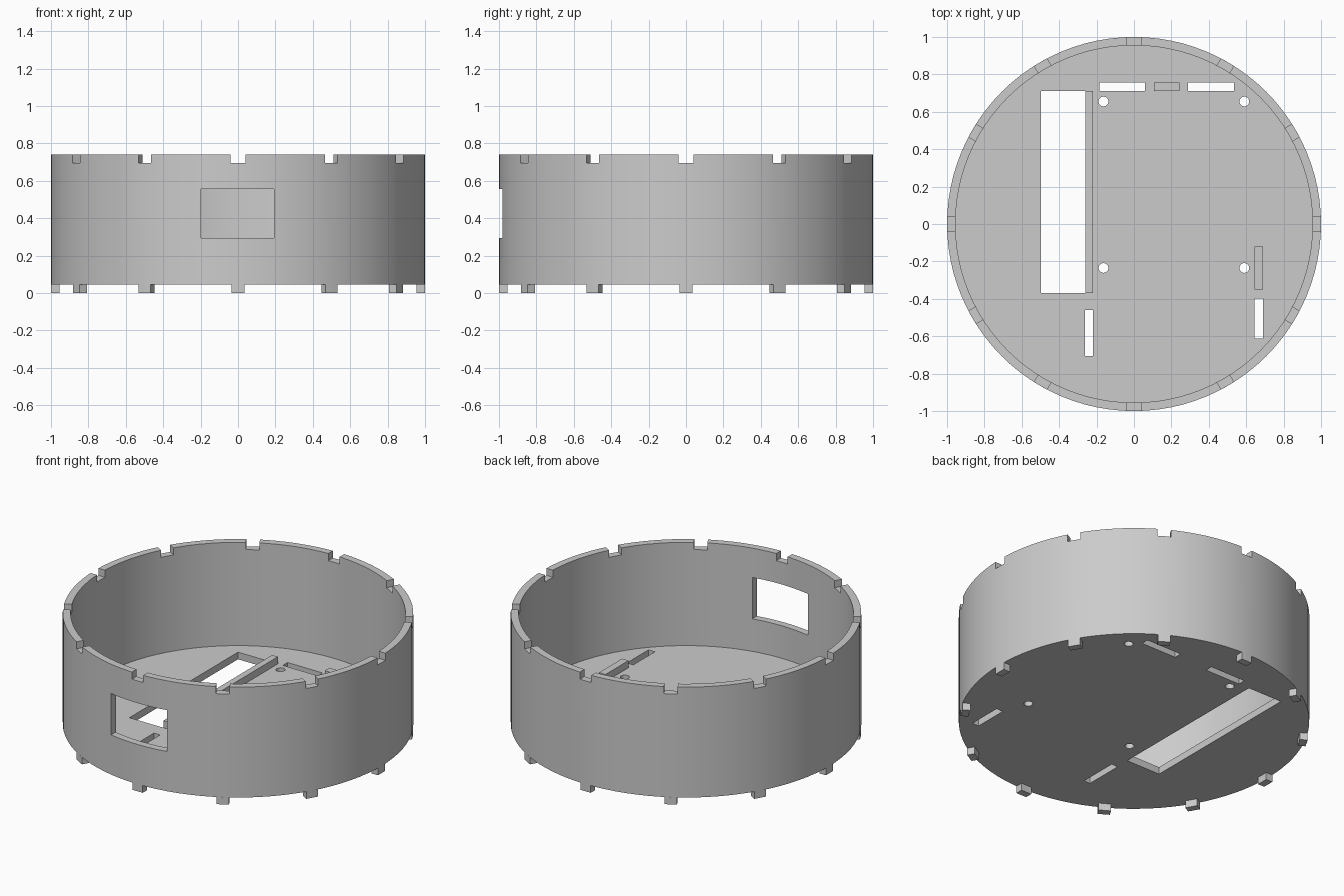
import bpy, bmesh, math
from mathutils import Matrix, Vector

if "Cube" in bpy.data.objects:
    bpy.data.objects.remove(bpy.data.objects["Cube"], do_unlink=True)

R_OUT, R_IN = 1.0, 0.955
BASE, FLOOR, TOP = 0.045, 0.09, 0.74
STEP = 0.045                       # tab, notch and rail height
SEGMENTS, TABS = 96, 12

grey = bpy.data.materials.new("light_grey")
grey.use_nodes = True
grey.diffuse_color = (0.6, 0.6, 0.6, 1)
grey.node_tree.nodes["Principled BSDF"].inputs["Base Color"].default_value = (0.6, 0.6, 0.6, 1)


def make(name, bm):
    bmesh.ops.recalc_face_normals(bm, faces=bm.faces)
    mesh = bpy.data.meshes.new(name)
    bm.to_mesh(mesh)
    bm.free()
    mesh.materials.append(grey)
    obj = bpy.data.objects.new(name, mesh)
    bpy.context.collection.objects.link(obj)
    return obj


def add_box(bm, x0, x1, y0, y1, z0, z1, angle=0):
    move = Matrix.Translation(((x0 + x1) / 2, (y0 + y1) / 2, (z0 + z1) / 2))
    size = Matrix.Diagonal((x1 - x0, y1 - y0, z1 - z0, 1))
    bmesh.ops.create_cube(bm, size=1, matrix=Matrix.Rotation(angle, 4, "Z") @ move @ size)


def box(name, *bounds):
    bm = bmesh.new()
    add_box(bm, *bounds)
    return make(name, bm)


# Round tray: wall profile spun about z, with the floor discs filled in
bm = bmesh.new()
profile = [(R_OUT, BASE), (R_OUT, TOP), (R_IN, TOP), (R_IN, FLOOR)]
verts = [bm.verts.new((r, 0, z)) for r, z in profile]
edges = [bm.edges.new(pair) for pair in zip(verts, verts[1:])]
bmesh.ops.spin(bm, geom=verts + edges, cent=(0, 0, 0), axis=(0, 0, 1),
               angle=math.tau, steps=SEGMENTS)
bmesh.ops.remove_doubles(bm, verts=bm.verts, dist=0.0001)
bmesh.ops.holes_fill(bm, edges=[e for e in bm.edges if e.is_boundary], sides=0)
tray = make("tray", bm)

# Cutter: rim notches, front window, floor slots and screw holes
bm = bmesh.new()
for i in range(TABS):
    add_box(bm, R_IN - 0.06, R_OUT + 0.1, -0.039, 0.039, TOP - STEP, TOP + 0.1, i * math.tau / TABS)
add_box(bm, -0.197, 0.193, -1.2, -0.8, 0.295, 0.555)
slots = [(-0.497, -0.26, -0.37, 0.71), (-0.263, -0.22, -0.705, -0.46),
         (-0.185, 0.06, 0.71, 0.757), (0.29, 0.535, 0.71, 0.757),
         (0.645, 0.69, -0.612, -0.397)]
for slot in slots:
    add_box(bm, *slot, -0.1, 0.2)
for x in (-0.163, 0.59):
    for y in (-0.235, 0.655):
        bmesh.ops.create_cone(bm, cap_ends=True, segments=32, radius1=0.026, radius2=0.026,
                              depth=0.3, matrix=Matrix.Translation((x, y, 0.07)))
cutter = make("tray_cutter", bm)
cutter.hide_render = True

cut = tray.modifiers.new("openings", "BOOLEAN")
cut.operation, cut.solver, cut.object = "DIFFERENCE", "EXACT", cutter
bpy.ops.object.select_all(action="DESELECT")
bpy.context.view_layer.objects.active = tray
tray.select_set(True)
bpy.ops.object.modifier_apply(modifier=cut.name)
bpy.data.objects.remove(cutter, do_unlink=True)
bpy.ops.object.shade_smooth_by_angle(angle=math.radians(30))

# Locating tabs under the wall, curved to match it
bm = bmesh.new()
half = 0.036
for i in range(TABS):
    turn = Matrix.Rotation(i * math.tau / TABS, 3, "Z")
    outline = []
    for radius, sides in ((R_OUT, (-half, 0, half)), (R_IN, (half, 0, -half))):
        outline += [Vector((math.sqrt(radius ** 2 - s ** 2), s, 0)) for s in sides]
    face = bm.faces.new([bm.verts.new(turn @ p) for p in outline])
    raised = bmesh.ops.extrude_face_region(bm, geom=[face], use_keep_orig=True)
    bmesh.ops.translate(bm, vec=(0, 0, BASE),
                        verts=[g for g in raised["geom"] if isinstance(g, bmesh.types.BMVert)])
make("bottom_tabs", bm)

# Raised rails on the floor
box("long_rail", -0.26, -0.22, -0.37, 0.71, BASE, FLOOR + STEP)
box("back_stop", 0.107, 0.242, 0.71, 0.757, FLOOR, FLOOR + STEP)
box("left_stop", 0.645, 0.69, -0.35, -0.12, FLOOR, FLOOR + STEP)
